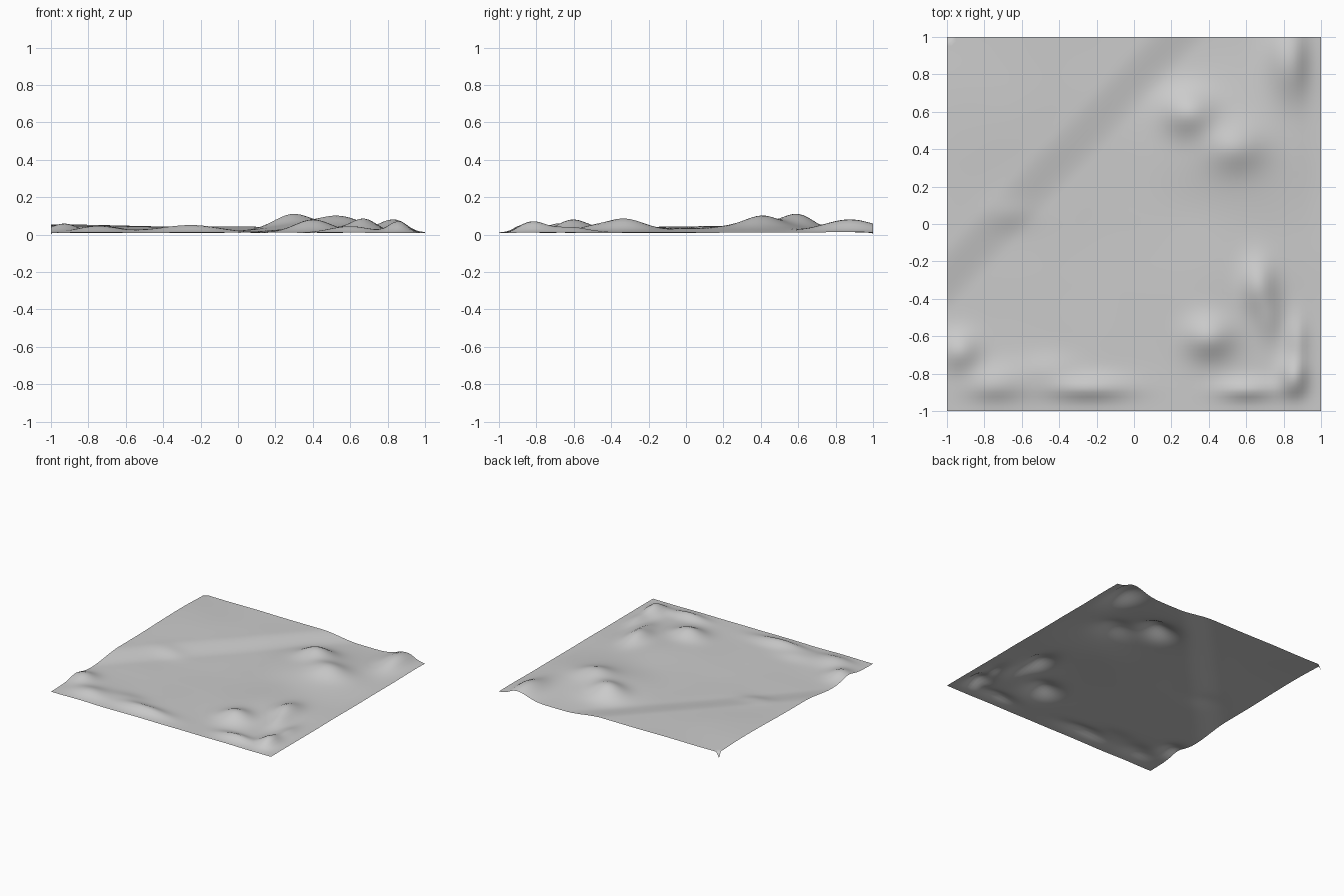
import bpy
import bmesh
import math
from mathutils import Vector, noise

old = bpy.data.objects.get("Cube")
if old:
    bpy.data.objects.remove(old, do_unlink=True)

# Rounded hills: centre x, centre y, rise, radius x, radius y
HILLS = [
    (.45, .4, .05, .35, .3),      # broad northern rise
    (.45, -.25, .03, .3, .35),    # broad eastern rise
    (.29, .6, .075, .14, .12),    # highest peak
    (.54, .41, .045, .15, .12),
    (.83, .88, .07, .12, .2),     # back corner ridge
    (.67, -.33, .058, .09, .14),  # eastern knoll
    (.72, -.5, .025, .07, .12),
    (.4, -.61, .06, .13, .11),
    (.86, -.82, .06, .08, .1),    # front corner ridge
    (.88, -.62, .03, .06, .13),
    (.6, -.89, .035, .15, .06),
    (-.25, -.88, .04, .22, .07),  # front bank
    (-.45, -.78, .018, .15, .08),
    (-.93, -.68, .05, .1, .1),
    (-.75, -.86, .035, .15, .1),
    (-.65, .05, .012, .12, .08),
    (-.9, .6, .012, .3, .3),
]


def ramp(value, low, high):
    t = min(max((value - low) / (high - low), 0), 1)
    return t * t * (3 - 2 * t)


def height(x, y):
    # Raised shelf beyond the diagonal crease
    across = -.73 * (x + .9) + .69 * (y + .3)
    z = .033 * ramp(across, -.05, .2)
    for hx, hy, rise, rx, ry in HILLS:
        z += rise * math.exp(-((x - hx) / rx) ** 2 - ((y - hy) / ry) ** 2)
    # Land falls towards the front and one side edge
    z *= .35 + .65 * ramp(y, -1, -.88)
    z *= .3 + .7 * ramp(-x, -1, -.86)
    return .01 + z + .003 * noise.noise(Vector((x * 3, y * 3, 0)))


# Terrain sheet
bm = bmesh.new()
bmesh.ops.create_grid(bm, x_segments=80, y_segments=80, size=1)
for v in bm.verts:
    v.co.z = height(v.co.x, v.co.y)

# Small downturned tip at the back corner
tip = min(bm.verts, key=lambda v: v.co.x - v.co.y)
tip.co.z = 0

mesh = bpy.data.meshes.new("terrain")
bm.to_mesh(mesh)
bm.free()
terrain = bpy.data.objects.new("terrain", mesh)
bpy.context.collection.objects.link(terrain)
for face in mesh.polygons:
    face.use_smooth = True

# Plain grey ground
grey = (.6, .6, .6, 1)
mat = bpy.data.materials.new("ground grey")
mat.use_nodes = True
mat.diffuse_color = grey
mat.node_tree.nodes["Principled BSDF"].inputs["Base Color"].default_value = grey
mesh.materials.append(mat)
